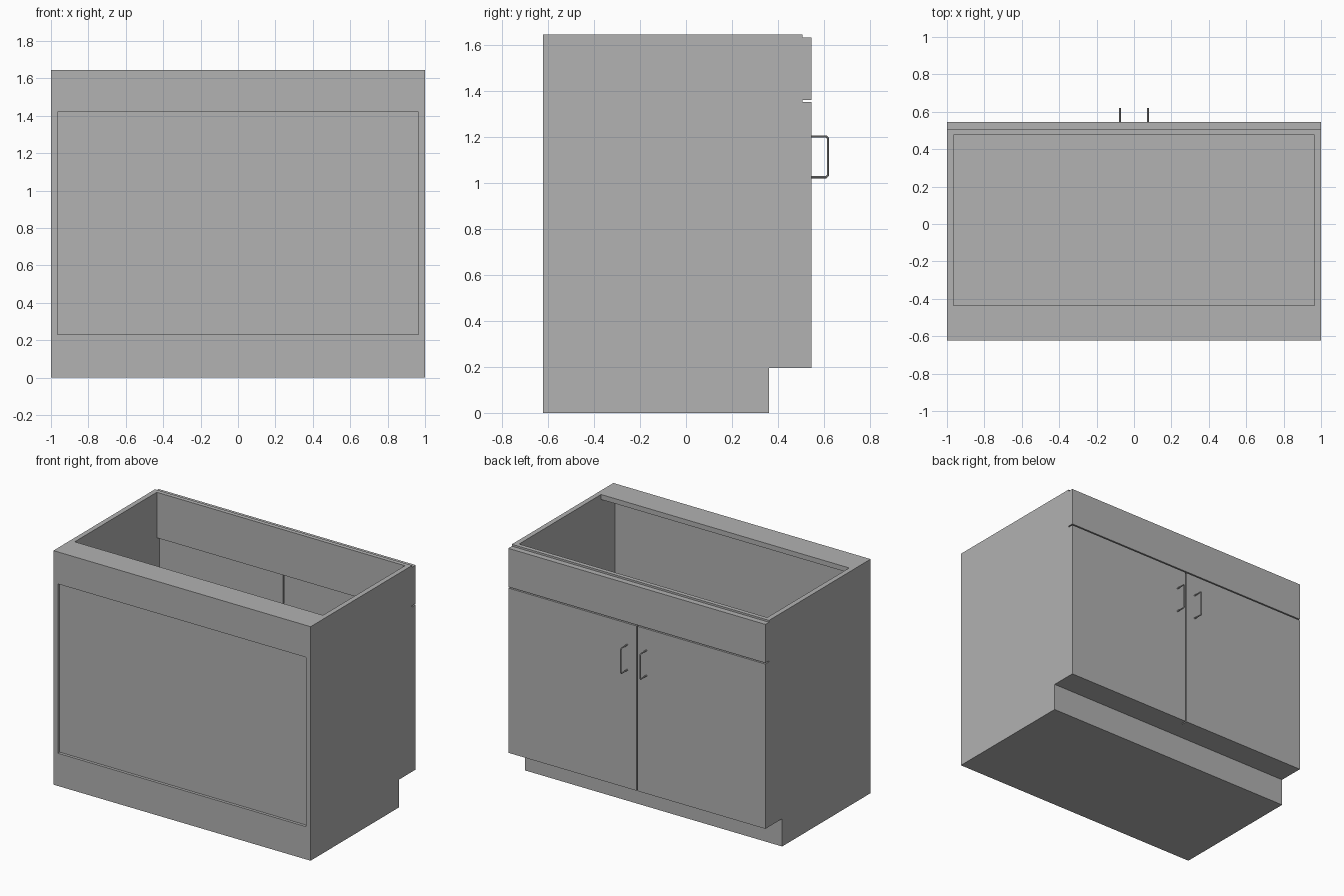
import bpy
import bmesh
from mathutils import Vector

cube = bpy.data.objects.get("Cube")
if cube:
    bpy.data.objects.remove(cube, do_unlink=True)

GREY = (0.445, 0.445, 0.445, 1.0)
mat = bpy.data.materials.new("cabinet_grey")
mat.use_nodes = True
mat.diffuse_color = GREY
mat.node_tree.nodes["Principled BSDF"].inputs["Base Color"].default_value = GREY

# Main dimensions
HALF = 1.0
BOARD = 0.035
INNER = HALF - BOARD
FRONT, BACK = -0.622, 0.506
DOOR = 0.546
TOP = 1.645
KICK_Y, KICK_Z = 0.36, 0.195
FLOOR = KICK_Z + BOARD


def finish(name, bm):
    bmesh.ops.recalc_face_normals(bm, faces=bm.faces)
    mesh = bpy.data.meshes.new(name)
    bm.to_mesh(mesh)
    bm.free()
    mesh.materials.append(mat)
    obj = bpy.data.objects.new(name, mesh)
    bpy.context.collection.objects.link(obj)
    return obj


def box(name, xs, ys, zs):
    bm = bmesh.new()
    bmesh.ops.create_cube(bm, size=1)
    for v in bm.verts:
        v.co = [lo + (c + 0.5) * (hi - lo) for c, (lo, hi) in zip(v.co, (xs, ys, zs))]
    return finish(name, bm)


def notched_board(name, x0, x1, height):
    """Side profile with a toe-kick notch, extruded along x."""
    profile = [(FRONT, 0), (KICK_Y, 0), (KICK_Y, KICK_Z),
               (BACK, KICK_Z), (BACK, height), (FRONT, height)]
    bm = bmesh.new()
    face = bm.faces.new([bm.verts.new((x0, y, z)) for y, z in profile])
    result = bmesh.ops.extrude_face_region(bm, geom=[face])
    moved = [g for g in result["geom"] if isinstance(g, bmesh.types.BMVert)]
    bmesh.ops.translate(bm, verts=moved, vec=Vector((x1 - x0, 0, 0)))
    return finish(name, bm)


# Carcass: sides and plinth with floor
notched_board("left_side", INNER, HALF, TOP)
notched_board("right_side", -HALF, -INNER, TOP)
notched_board("plinth_and_floor", -INNER, INNER, FLOOR)

# Wall with a recessed panel, and the wide rail along its top
span = (-INNER, INNER)
wall_inside = FRONT + BOARD
box("wall_rail", span, (FRONT, wall_inside), (1.42, TOP - BOARD))
box("wall_panel", span, (FRONT + 0.02, wall_inside), (FLOOR, 1.42))
box("top_stretcher", span, (FRONT, -0.435), (TOP - BOARD, TOP))

# Rail behind the false drawer front
box("door_side_rail", span, (BACK - 0.03, BACK), (1.325, TOP))

# False drawer front
box("drawer_front", (-HALF, HALF), (BACK, DOOR), (1.361, 1.632))

# Doors and their pulls
for side, s in (("left", 1), ("right", -1)):
    box(side + "_door", sorted((s * 0.004, s * HALF)), (BACK, DOOR), (KICK_Z, 1.353))

    low, high, reach, cut = 1.025, 1.202, 0.617, 0.007
    path = [(DOOR, low), (reach - cut, low), (reach, low + cut),
            (reach, high - cut), (reach - cut, high), (DOOR, high)]
    curve = bpy.data.curves.new(side + "_handle", "CURVE")
    curve.dimensions = "3D"
    curve.bevel_depth = 0.005
    curve.bevel_resolution = 2
    curve.use_fill_caps = True
    spline = curve.splines.new("POLY")
    spline.points.add(len(path) - 1)
    for point, (y, z) in zip(spline.points, path):
        point.co = (s * 0.075, y, z, 1)
    curve.materials.append(mat)
    handle = bpy.data.objects.new(side + "_handle", curve)
    bpy.context.collection.objects.link(handle)
    bpy.ops.object.select_all(action="DESELECT")
    handle.select_set(True)
    bpy.context.view_layer.objects.active = handle
    bpy.ops.object.convert(target="MESH")
    bpy.ops.object.shade_smooth_by_angle()
